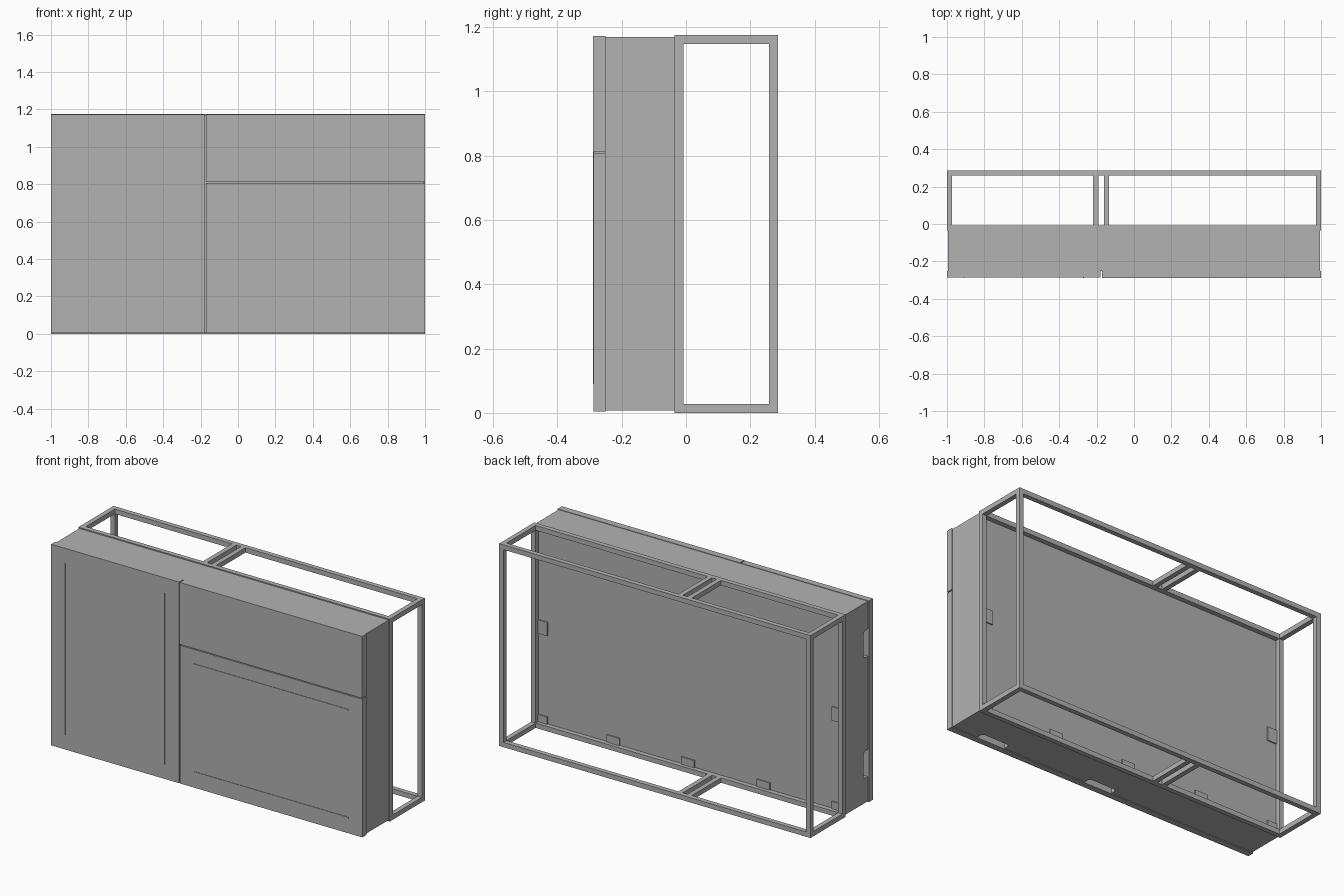
import bpy

old = bpy.data.objects.get("Cube")
if old:
    bpy.data.objects.remove(old, do_unlink=True)

GREY = (0.448, 0.448, 0.448, 1)
grey = bpy.data.materials.new("plain grey")
grey.use_nodes = True
grey.diffuse_color = GREY
grey.node_tree.nodes["Principled BSDF"].inputs["Base Color"].default_value = GREY


def box(name, xs, ys, zs):
    """Axis-aligned box from its three (low, high) ranges."""
    bpy.ops.mesh.primitive_cube_add(size=1)
    ob = bpy.context.object
    ob.name = name
    for v in ob.data.vertices:
        v.co = [r[0] if c < 0 else r[1] for c, r in zip(v.co, (xs, ys, zs))]
    ob.data.materials.append(grey)
    return ob


TOP = 1.175
TUBE = 0.028
FRONT, BACK = -0.036, 0.286      # frame depth
DOOR_BACK, DOOR_FRONT = -0.25, -0.287
SPLIT = -0.175                   # line between door and drawers

# Cabinet body
body = box("cabinet_body", (-0.994, 0.994), (DOOR_BACK, FRONT), (0.008, 1.169))


# Rounded grip notches behind the front panels
def notch(xs, zs, axis):
    cutter = box("notch_cutter", xs, (DOOR_BACK - 0.03, DOOR_BACK + 0.04), zs)
    cutter.hide_render = True
    bev = cutter.modifiers.new("round", "BEVEL")
    bev.width, bev.segments, bev.limit_method = 0.02, 4, "WEIGHT"
    weights = cutter.data.attributes.new("bevel_weight_edge", "FLOAT", "EDGE")
    for e in cutter.data.edges:
        a, b = (cutter.data.vertices[i].co for i in e.vertices)
        weights.data[e.index].value = float(abs(a[axis] - b[axis]) > 0.02
                                            and abs(a[1] - b[1]) < 0.001
                                            and abs(a[2 - axis] - b[2 - axis]) < 0.001)
    cut = body.modifiers.new("notch", "BOOLEAN")
    cut.object, cut.operation, cut.solver = cutter, "DIFFERENCE", "EXACT"
    return cutter


cutters = [notch((-1.1, -0.9), (z - 0.08, z + 0.08), 0) for z in (0.23, 0.93)]
cutters += [notch((x - 0.09, x + 0.09), (-0.1, 0.1), 2) for x in (0.03, 0.74)]
bpy.ops.object.select_all(action="DESELECT")
body.select_set(True)
bpy.context.view_layer.objects.active = body
for mod in list(body.modifiers):
    bpy.ops.object.modifier_apply(modifier=mod.name)
for c in cutters:
    bpy.data.objects.remove(c, do_unlink=True)

# Front panels with narrow gaps
GAP = 0.003
depth = (DOOR_FRONT, DOOR_BACK)
box("tall_door", (-1, SPLIT - GAP), depth, (0.004, 1.172))
box("lower_drawer_front", (SPLIT + GAP, 1), depth, (0.004, 0.806))
box("upper_drawer_front", (SPLIT + GAP, 1), (DOOR_FRONT - 0.002, DOOR_BACK), (0.812, 1.172))

# Fine raised lines on the panels
line_depth = (DOOR_FRONT - 0.003, DOOR_FRONT)
for x in (-0.91, -0.27):
    box("door_line", (x - 0.002, x + 0.002), line_depth, (0.09, 1.085))
for z in (0.094, 0.72):
    box("drawer_line", (-0.085, 0.91), line_depth, (z - 0.004, z + 0.004))

# Open tube frame behind the body
for y in (FRONT, BACK - TUBE):
    ys = (y, y + TUBE)
    for x in (-1, 1 - TUBE):
        box("frame_post", (x, x + TUBE), ys, (TUBE, TOP - TUBE))
    for z in (0, TOP - TUBE):
        box("frame_rail", (-1, 1), ys, (z, z + TUBE))
for z in (0, TOP - TUBE):
    for x in (-1, -0.219, -0.161, 1 - TUBE):
        box("cross_beam", (x, x + TUBE), (FRONT + TUBE, BACK - TUBE), (z, z + TUBE))

# Thin fixing plates against the back of the body
plate_depth = (FRONT, FRONT + 0.007)
for x in (-0.955, -0.475, 0.01, 0.49, 0.955):
    box("fixing_plate", (x - 0.042, x + 0.042), plate_depth, (0.01, 0.07))
for x in (-0.955, 0.955):
    box("side_fixing_plate", (x - 0.042, x + 0.042), plate_depth, (0.54, 0.62))
